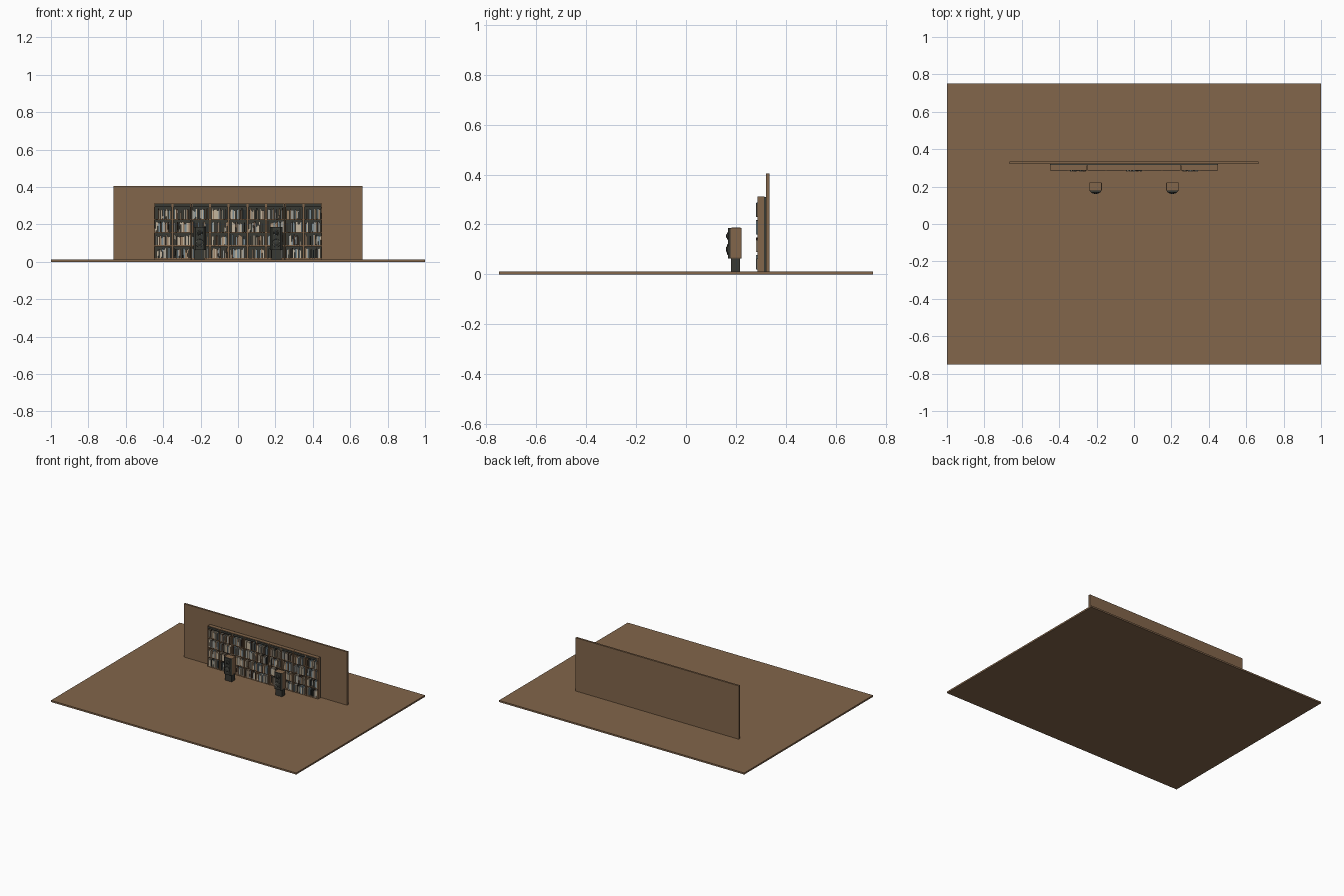
import bpy, bmesh, math, random
from mathutils import Matrix, Vector

random.seed(7)
old = bpy.data.objects.get("Cube")
if old:
    bpy.data.objects.remove(old, do_unlink=True)


def material(name, r, g, b):
    m = bpy.data.materials.new(name)
    m.use_nodes = True
    m.diffuse_color = (r, g, b, 1)
    m.node_tree.nodes["Principled BSDF"].inputs["Base Color"].default_value = (r, g, b, 1)
    return m


wood = material("brown wood", 0.225, 0.132, 0.07)
charcoal = material("charcoal", 0.04, 0.041, 0.034)
steel = material("pale steel", 0.55, 0.55, 0.5)
book_mats = [
    material("cream cover", 0.55, 0.46, 0.34),
    material("blue grey cover", 0.2, 0.27, 0.3),
    material("tan cover", 0.34, 0.23, 0.14),
    material("grey cover", 0.33, 0.33, 0.3),
    material("dark brown cover", 0.09, 0.05, 0.03),
    charcoal,
]


def finish(bm, name, mats):
    me = bpy.data.meshes.new(name)
    bm.to_mesh(me)
    bm.free()
    for m in mats:
        me.materials.append(m)
    ob = bpy.data.objects.new(name, me)
    bpy.context.collection.objects.link(ob)
    return ob


def add_box(bm, x, y, z, index=0, tilt=0):
    """Box between the (low, high) pairs x, y and z, tilted about y."""
    centre = Vector([(a + b) / 2 for a, b in (x, y, z)])
    size = [b - a for a, b in (x, y, z)]
    mat = Matrix.Translation(centre) @ Matrix.Rotation(tilt, 4, "Y") @ Matrix.Diagonal((*size, 1))
    verts = bmesh.ops.create_cube(bm, size=1, matrix=mat)["verts"]
    for f in {f for v in verts for f in v.link_faces}:
        f.material_index = index
    return verts


def box(name, x, y, z, mat, bevel=0):
    bm = bmesh.new()
    add_box(bm, x, y, z)
    ob = finish(bm, name, [mat])
    if bevel:
        mod = ob.modifiers.new("soft edges", "BEVEL")
        mod.width, mod.segments = bevel, 2
    return ob


def add_disc(bm, x, y, z, r_back, r_front, depth, index=0, sides=24):
    """Round part on a front face, reaching forward from y."""
    mat = Matrix.Translation((x, y - depth / 2, z)) @ Matrix.Rotation(math.pi / 2, 4, "X")
    verts = bmesh.ops.create_cone(bm, cap_ends=True, segments=sides, radius1=r_back,
                                  radius2=r_front, depth=depth, matrix=mat)["verts"]
    for f in {f for v in verts for f in v.link_faces}:
        f.material_index = index


# Room
FLOOR = 0.012
box("floor", (-1, 1), (-0.75, 0.75), (0, FLOOR), wood)
box("wall", (-0.665, 0.665), (0.321, 0.335), (FLOOR, 0.405), wood)

# Bookcase: nine bays, four rows each
BAYS, BAY, TOP, FRONT, BACK = 9, 0.1, 0.312, 0.287, 0.315
ROWS, PITCH, PANEL = 4, 0.07, 0.005
LEFT = -BAYS * BAY / 2
box("bookcase_back", (LEFT, -LEFT), (0.312, 0.32), (FLOOR, TOP - 0.002), charcoal)

frame = bmesh.new()
valance = bmesh.new()
for i in range(BAYS):
    x0, x1 = LEFT + i * BAY + 0.0005, LEFT + (i + 1) * BAY - 0.0005
    for a in (x0, x1 - PANEL):
        add_box(frame, (a, a + PANEL), (FRONT, BACK), (FLOOR, TOP))
    add_box(frame, (x0, x1), (FRONT + 0.002, BACK), (TOP - 0.004, TOP))
    for r in range(ROWS):
        z = FLOOR + 0.001 + r * PITCH
        add_box(frame, (x0, x1), (FRONT + 0.001, BACK), (z, z + 0.007))
    add_box(valance, (x0 + PANEL, x1 - PANEL), (FRONT - 0.001, FRONT + 0.004),
            (TOP - 0.018, TOP - 0.003))
finish(frame, "bookcase_frame", [wood])
finish(valance, "bookcase_valances", [charcoal])

# Books: uneven widths and heights, standing forward in every third bay
for r in range(ROWS):
    bm = bmesh.new()
    z = FLOOR + 0.008 + r * PITCH
    for i in range(BAYS):
        x = LEFT + i * BAY + PANEL + 0.003
        end = LEFT + (i + 1) * BAY - PANEL - 0.002
        front = FRONT - 0.007 if i % 3 == 1 else FRONT - 0.001
        while x < end - 0.004:
            w = min(random.uniform(0.004, 0.009), end - x)
            if random.random() < 0.1:
                x += w
                continue
            h = random.uniform(0.043, 0.058)
            c = random.choices(range(6), (32, 18, 16, 14, 12, 8))[0]
            y = front + random.uniform(0, 0.004)
            tilt = random.choice((0, 0, 0, 0, 0.04))
            add_box(bm, (x, x + w - 0.0007), (y, 0.311), (z, z + h), c, tilt)
            x += w
    finish(bm, f"books_row_{r + 1}", book_mats)

# Loudspeakers on stands
for side, cx in (("left", 0.205), ("right", -0.205)):
    box(f"{side}_stand", (cx - 0.027, cx + 0.027), (0.18, 0.217), (FLOOR, 0.064), charcoal)
    box(f"{side}_speaker_cabinet", (cx - 0.033, cx + 0.033), (0.178, 0.223), (0.063, 0.187),
        wood, 0.004)

    # Front baffle narrowing toward the front
    bm = bmesh.new()
    for v in add_box(bm, (cx - 0.033, cx + 0.033), (0.168, 0.1785), (0.063, 0.186)):
        if v.co.y < 0.17:
            v.co.x = cx + (v.co.x - cx) * 0.7
    finish(bm, f"{side}_speaker_baffle", [charcoal])

    # Drivers with rims, domes and rim screws
    bm = bmesh.new()
    for z, r, screws in ((0.1, 0.022, 8), (0.154, 0.015, 6)):
        add_disc(bm, cx, 0.169, z, r, r * 0.93, 0.004)
        add_disc(bm, cx, 0.165, z, r * 0.7, r * 0.3, 0.005)
        for k in range(screws):
            a = math.tau * (k + 0.5) / screws
            add_disc(bm, cx + r * 0.83 * math.cos(a), 0.165, z + r * 0.83 * math.sin(a),
                     0.0014, 0.0014, 0.001, 1, 8)
    finish(bm, f"{side}_speaker_drivers", [charcoal, steel])
